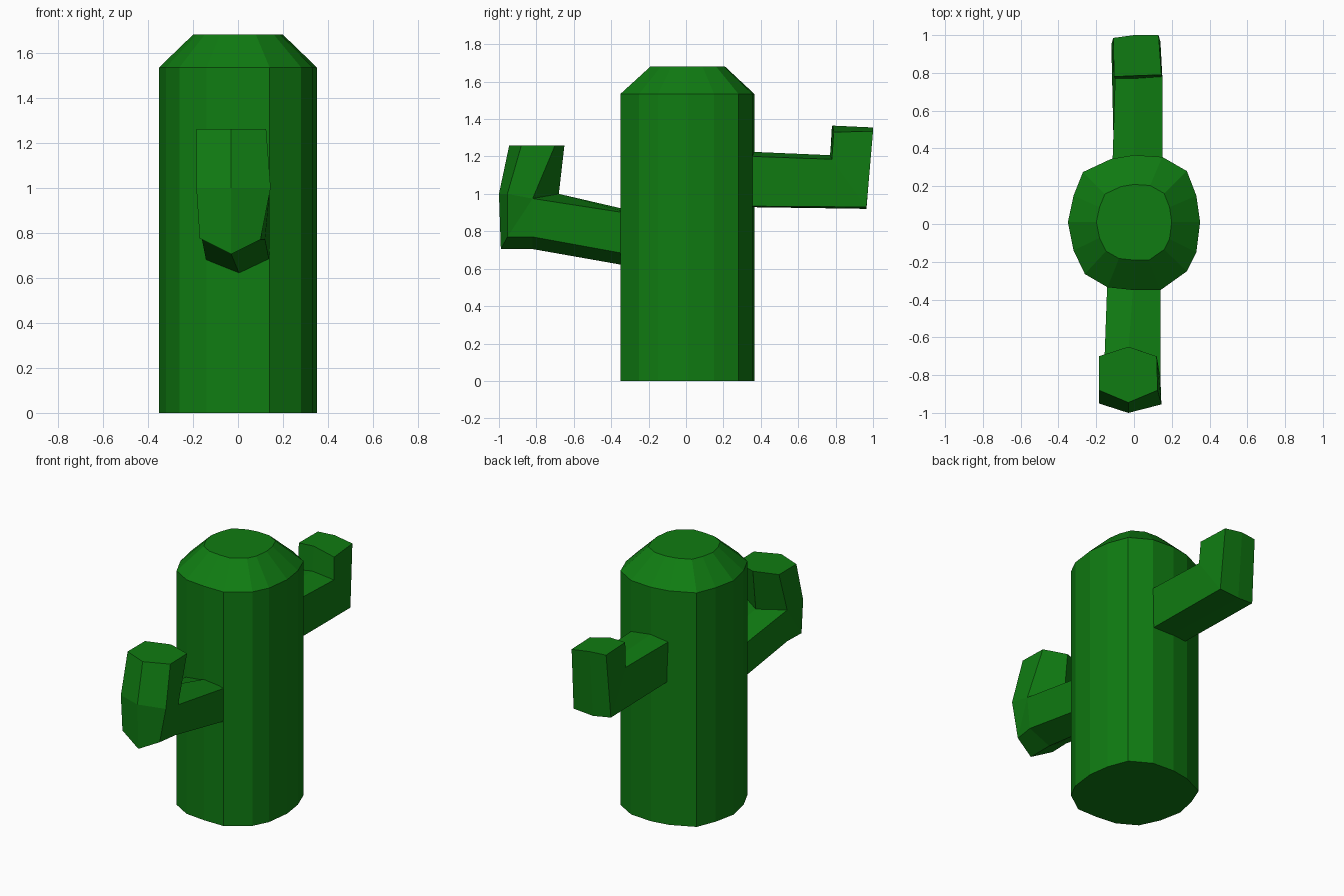
import bpy, bmesh

green = bpy.data.materials.new("cactus_green")
green.diffuse_color = (0.005, 0.2, 0.006, 1)


def loft(name, rings):
    """Skin a closed solid through rings that share a point count."""
    bm = bmesh.new()
    loops = [[bm.verts.new(p) for p in ring] for ring in rings]
    n = len(loops[0])
    for lo, hi in zip(loops, loops[1:]):
        for i in range(n):
            j = (i + 1) % n
            bm.faces.new((lo[i], lo[j], hi[j], hi[i]))
    bm.faces.new(loops[0][::-1])
    bm.faces.new(loops[-1])
    bmesh.ops.remove_doubles(bm, verts=bm.verts[:], dist=0.0005)
    bmesh.ops.recalc_face_normals(bm, faces=bm.faces[:])
    mesh = bpy.data.meshes.new(name)
    bm.to_mesh(mesh)
    bm.free()
    mesh.materials.append(green)
    obj = bpy.data.objects.new(name, mesh)
    bpy.context.collection.objects.link(obj)
    return obj


# Trunk: slightly irregular prism with a chamfered top
outline = [(0.35, 0.01), (0.33, 0.15), (0.28, 0.28), (0.15, 0.355), (0, 0.365),
           (-0.12, 0.345), (-0.27, 0.275), (-0.32, 0.15), (-0.35, 0.01),
           (-0.32, -0.14), (-0.26, -0.265), (-0.14, -0.335), (0, -0.35),
           (0.14, -0.35), (0.28, -0.25), (0.33, -0.15)]
trunk_rings = [[(x, y, z) for x, y in outline] for z in (0, 1.535)]
trunk_rings.append([(x * 0.57, y * 0.56 + 0.005, 1.68) for x, y in outline])
loft("trunk", trunk_rings)

# Front arm: hexagonal, bends upward; the elbow rings share the inner corner
inner = [(0.14, -0.82, 0.975), (-0.03, -0.68, 1.0), (-0.16, -0.82, 0.975)]


def elbow(mid, right, left):
    return [mid, right] + inner + [left]


loft("front_arm", [
    [(0.01, -0.27, 0.608), (0.14, -0.27, 0.67), (0.14, -0.27, 0.89),
     (0, -0.27, 0.905), (-0.14, -0.27, 0.885), (-0.14, -0.27, 0.67)],
    elbow((-0.03, -0.82, 0.705), (0.12, -0.82, 0.77), (-0.16, -0.82, 0.77)),
    elbow((-0.03, -0.99, 0.705), (0.10, -0.955, 0.77), (-0.17, -0.955, 0.775)),
    elbow((-0.03, -1.0, 1.0), (0.145, -0.955, 1.0), (-0.185, -0.95, 1.0)),
    [(-0.03, -0.945, 1.26), (0.125, -0.88, 1.26), (0.12, -0.70, 1.26),
     (-0.03, -0.65, 1.26), (-0.185, -0.70, 1.26), (-0.185, -0.88, 1.26)],
])

# Back arm: boxier section with a sharp mitred elbow
loft("back_arm", [
    [(0.145, 0.28, 0.935), (0.02, 0.28, 0.93), (-0.105, 0.28, 0.935),
     (-0.115, 0.28, 1.2), (0, 0.28, 1.228), (0.15, 0.28, 1.203)],
    [(0.14, 0.965, 0.93), (0, 0.965, 0.92), (-0.12, 0.95, 0.935),
     (-0.1, 0.77, 1.19), (0, 0.77, 1.207), (0.15, 0.78, 1.185)],
    [(0.13, 1.0, 1.335), (0, 1.0, 1.355), (-0.11, 0.985, 1.355),
     (-0.105, 0.78, 1.36), (0, 0.785, 1.365), (0.145, 0.79, 1.33)],
])
